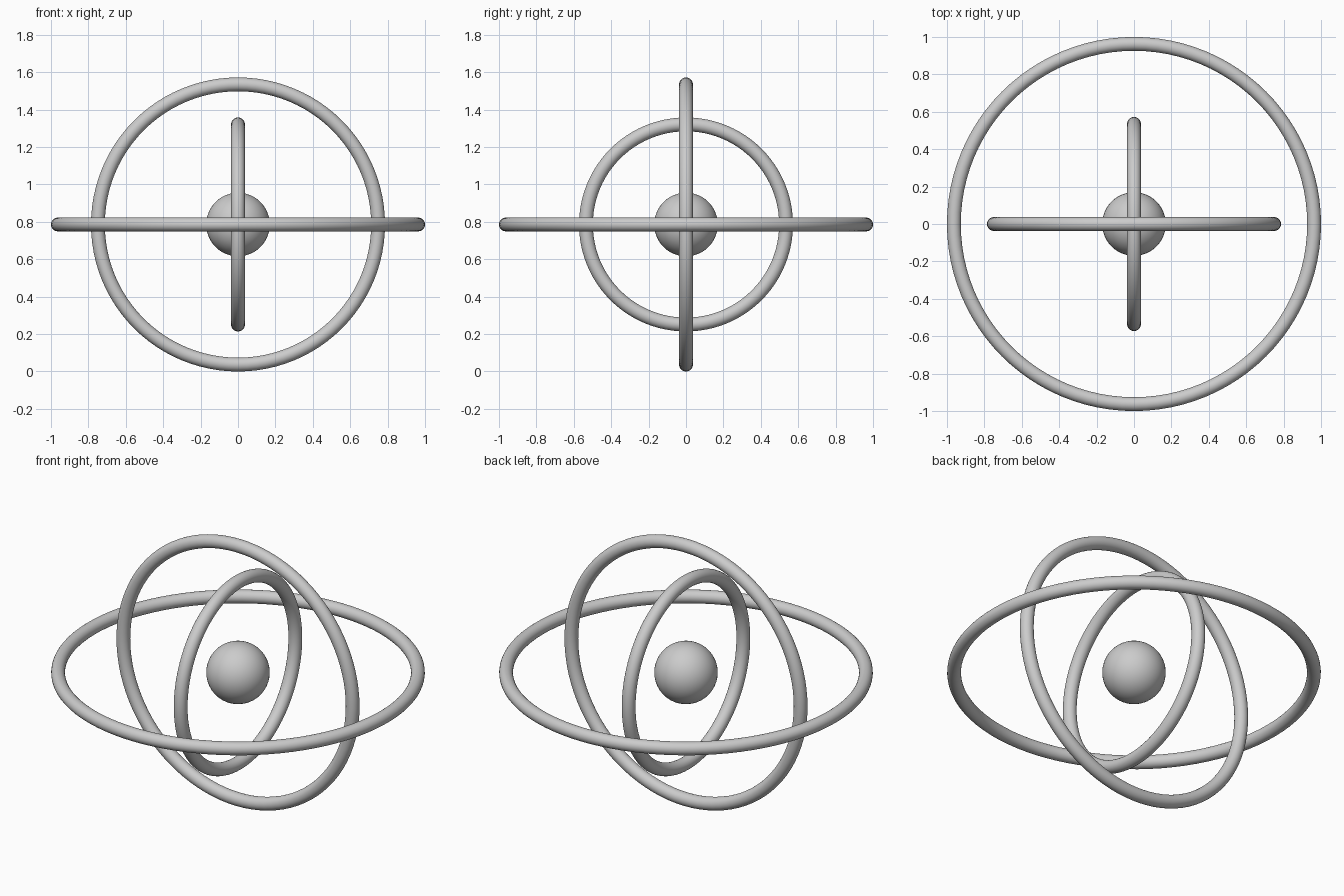
import bpy
from math import pi

if "Cube" in bpy.data.objects:
    bpy.data.objects.remove(bpy.data.objects["Cube"])

CENTRE_Z = 0.786
TUBE = 0.037


def ring(name, radius, rotation):
    bpy.ops.mesh.primitive_torus_add(
        major_radius=radius, minor_radius=TUBE,
        major_segments=96, minor_segments=24,
        location=(0, 0, CENTRE_Z), rotation=rotation)
    bpy.context.object.name = name
    bpy.ops.object.shade_smooth()


# Three nested rings, each in its own plane
ring("outer_ring", 0.963, (0, 0, 0))
ring("middle_ring", 0.749, (pi / 2, 0, 0))
ring("inner_ring", 0.535, (0, pi / 2, 0))

# Ball at the centre
bpy.ops.mesh.primitive_uv_sphere_add(
    segments=48, ring_count=24, radius=0.17, location=(0, 0, CENTRE_Z))
bpy.context.object.name = "core_ball"
bpy.ops.object.shade_smooth()
